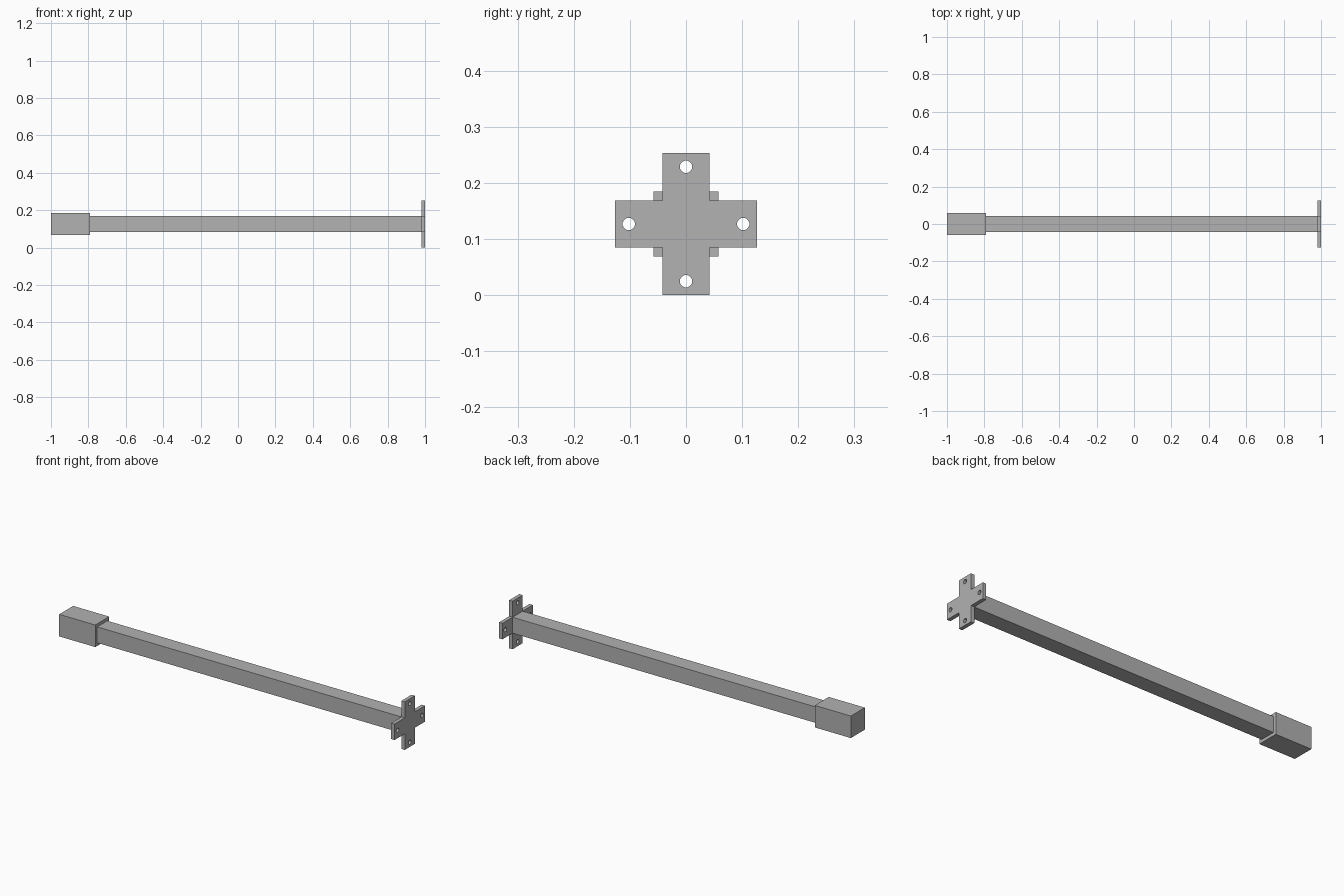
import bpy
import math

cube = bpy.data.objects.get("Cube")
if cube:
    bpy.data.objects.remove(cube, do_unlink=True)

ARM = 0.1265       # half span of the cross plate, also the axis height
HALF = 0.042       # half width of the bar and of the plate arms
PLATE_X = 0.98     # inner face of the plate
SLEEVE_X = -0.79   # inner end of the sleeve

steel = bpy.data.materials.new("grey steel")
steel.use_nodes = True
colour = (0.445, 0.445, 0.445, 1)
steel.diffuse_color = colour
steel.node_tree.nodes["Principled BSDF"].inputs["Base Color"].default_value = colour


def box(name, x0, x1, half):
    bpy.ops.mesh.primitive_cube_add(size=1, location=((x0 + x1) / 2, 0, ARM))
    obj = bpy.context.object
    obj.name = name
    obj.scale = (x1 - x0, 2 * half, 2 * half)
    bpy.ops.object.transform_apply(location=False, rotation=False, scale=True)
    obj.data.materials.append(steel)


def outline(curve, points):
    spline = curve.splines.new("POLY")
    spline.points.add(len(points) - 1)
    for point, (x, y) in zip(spline.points, points):
        point.co = (x, y, 0, 1)
    spline.use_cyclic_u = True


# Square bar and the thicker end sleeve
box("square_bar", SLEEVE_X, PLATE_X, HALF)
box("end_sleeve", -1, SLEEVE_X, 0.058)

# Cross-shaped mounting plate with a bolt hole in each arm
curve = bpy.data.curves.new("plate_outline", "CURVE")
curve.dimensions = "2D"
curve.fill_mode = "BOTH"
curve.extrude = (1 - PLATE_X) / 2
cross = []
for k in range(4):
    c, s = round(math.cos(k * math.pi / 2)), round(math.sin(k * math.pi / 2))
    for x, y in ((ARM, -HALF), (ARM, HALF), (HALF, HALF)):
        cross.append((c * x - s * y, s * x + c * y))
outline(curve, cross)
for k in range(4):
    cx, cy = 0.102 * math.cos(k * math.pi / 2), 0.102 * math.sin(k * math.pi / 2)
    angles = [2 * math.pi * i / 32 for i in range(32)]
    outline(curve, [(cx + 0.011 * math.cos(a), cy + 0.011 * math.sin(a)) for a in angles])

shape = bpy.data.objects.new("plate_shape", curve)
bpy.context.collection.objects.link(shape)
graph = bpy.context.evaluated_depsgraph_get()
mesh = bpy.data.meshes.new_from_object(shape.evaluated_get(graph))
bpy.data.objects.remove(shape, do_unlink=True)
plate = bpy.data.objects.new("mounting_plate", mesh)
bpy.context.collection.objects.link(plate)
plate.location = ((1 + PLATE_X) / 2, 0, ARM)
plate.rotation_euler = (0, math.pi / 2, 0)
mesh.materials.clear()
mesh.materials.append(steel)
for face in mesh.polygons:
    face.use_smooth = False
    face.material_index = 0
